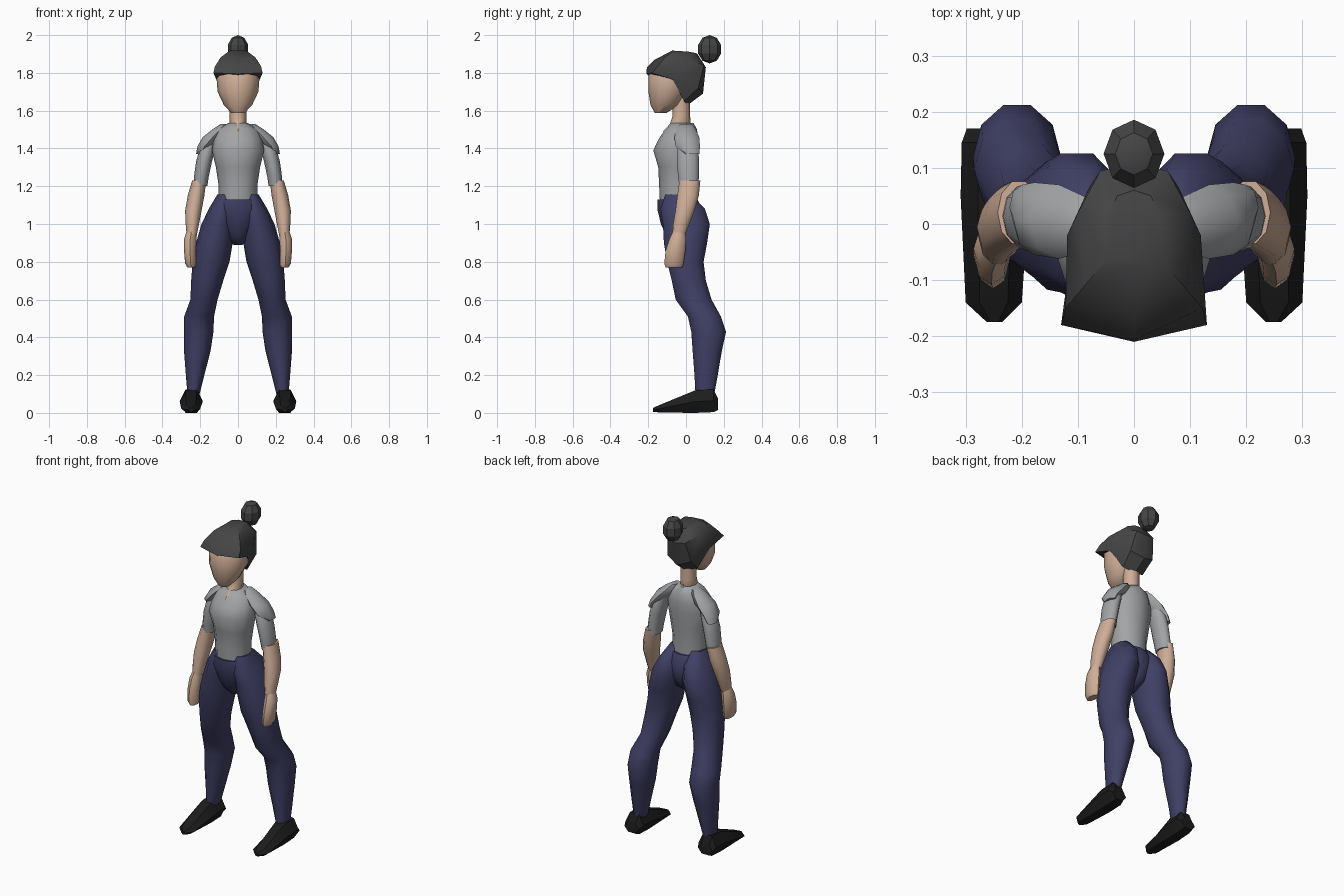
import bpy, math

def material(name, rgb):
    m = bpy.data.materials.new(name)
    m.diffuse_color = (*rgb, 1)
    return m

SKIN = material("skin", (0.62, 0.42, 0.31))
SHIRT = material("shirt_grey", (0.36, 0.37, 0.38))
PANTS = material("navy", (0.05, 0.05, 0.13))
HAIR = material("dark_hair", (0.06, 0.06, 0.06))
SHOE = material("black", (0.012, 0.012, 0.012))

def finish(ob, mat, mirror, angle):
    ob.data.materials.append(mat)
    bpy.ops.object.select_all(action='DESELECT')
    ob.select_set(True)
    bpy.context.view_layer.objects.active = ob
    bpy.ops.object.shade_smooth_by_angle(angle=math.radians(angle))
    if mirror:
        ob.modifiers.new("mirror", 'MIRROR').use_mirror_merge = False
    return ob

def skin_rings(name, rings, mat, mirror=False, angle=50):
    """Bridge equal-length rings of points and cap both ends."""
    n = len(rings[0])
    faces = [(k*n+i, k*n+(i+1) % n, (k+1)*n+(i+1) % n, (k+1)*n+i)
             for k in range(len(rings)-1) for i in range(n)]
    last = (len(rings)-1)*n
    faces += [tuple(reversed(range(n))), tuple(range(last, last+n))]
    me = bpy.data.meshes.new(name)
    me.from_pydata([p for r in rings for p in r], [], faces)
    me.update()
    ob = bpy.data.objects.new(name, me)
    bpy.context.collection.objects.link(ob)
    return finish(ob, mat, mirror, angle)

def loft(name, bounds, n, mat, mirror=False, along='z', angle=50):
    """Loft n-gons from (height, a0, a1, b0, b1) extents of each section."""
    ang = [2*math.pi*i/n for i in range(n)]
    smax = max(abs(math.sin(t)) for t in ang)
    rings = []
    for h, a0, a1, b0, b1 in bounds:
        ring = [((a0+a1)/2 + (a1-a0)/2*math.cos(t),
                 (b0+b1)/2 + (b1-b0)/2*math.sin(t)/smax) for t in ang]
        rings.append([(a, b, h) if along == 'z' else (a, h, b) for a, b in ring])
    return skin_rings(name, rings, mat, mirror, angle)

# Legs
loft("leg", [
    (0.10, 0.203, 0.268, 0.05, 0.15), (0.20, 0.178, 0.276, 0.045, 0.168),
    (0.33, 0.145, 0.286, 0.035, 0.19), (0.43, 0.130, 0.287, 0.028, 0.212),
    (0.51, 0.127, 0.285, 0.01, 0.185), (0.60, 0.108, 0.252, -0.055, 0.135),
    (0.70, 0.078, 0.248, -0.075, 0.105), (0.80, 0.045, 0.240, -0.10, 0.093),
    (0.90, 0.028, 0.222, -0.117, 0.112), (1.00, 0.01, 0.193, -0.122, 0.126),
    (1.08, 0.01, 0.155, -0.135, 0.10), (1.155, 0.03, 0.11, -0.11, 0.03)],
    10, PANTS, True)

# Pelvis between the legs
loft("pelvis", [
    (0.89, -0.025, 0.025, -0.06, 0.0), (0.93, -0.06, 0.06, -0.10, 0.06),
    (1.00, -0.10, 0.10, -0.133, 0.09), (1.08, -0.14, 0.14, -0.152, 0.088),
    (1.13, -0.115, 0.115, -0.15, 0.06)], 12, PANTS)

# Shoes
loft("shoe", [
    (-0.175, 0.235, 0.262, 0.006, 0.026), (-0.14, 0.20, 0.30, 0.002, 0.042),
    (0.05, 0.187, 0.309, 0.0, 0.12), (0.145, 0.187, 0.307, 0.004, 0.125),
    (0.17, 0.20, 0.298, 0.015, 0.075)], 6, SHOE, True, 'y', 30)

# Shirt body
loft("shirt", [
    (1.11, -0.105, 0.105, -0.138, 0.05), (1.20, -0.102, 0.102, -0.142, 0.05),
    (1.30, -0.117, 0.117, -0.147, 0.058), (1.39, -0.138, 0.138, -0.173, 0.065),
    (1.45, -0.128, 0.128, -0.145, 0.066), (1.50, -0.108, 0.108, -0.11, 0.058),
    (1.535, -0.05, 0.05, -0.08, 0.04)], 12, SHIRT)

# Shoulder caps and sleeves
loft("shoulder_cap", [
    (1.37, 0.175, 0.222, -0.01, 0.07), (1.41, 0.14, 0.215, -0.055, 0.074),
    (1.46, 0.08, 0.187, -0.062, 0.07), (1.505, 0.05, 0.13, -0.05, 0.05),
    (1.53, 0.05, 0.09, -0.03, 0.03)], 8, SHIRT, True)
loft("sleeve", [
    (1.20, 0.162, 0.236, -0.035, 0.066), (1.25, 0.155, 0.233, -0.042, 0.068),
    (1.33, 0.138, 0.222, -0.048, 0.069), (1.40, 0.12, 0.203, -0.045, 0.065),
    (1.45, 0.11, 0.175, -0.03, 0.05)], 10, SHIRT, True)

# Forearms and hands
loft("forearm", [
    (0.94, 0.218, 0.272, -0.072, -0.005), (1.00, 0.206, 0.277, -0.068, 0.018),
    (1.07, 0.193, 0.28, -0.056, 0.045), (1.15, 0.178, 0.266, -0.046, 0.068),
    (1.23, 0.168, 0.243, -0.035, 0.076)], 10, SKIN, True)
loft("hand", [
    (0.77, 0.225, 0.268, -0.108, -0.02), (0.79, 0.222, 0.28, -0.115, -0.013),
    (0.86, 0.222, 0.286, -0.108, -0.003), (0.92, 0.220, 0.286, -0.088, 0.0),
    (0.96, 0.222, 0.272, -0.07, -0.004)], 8, SKIN, True)

# Neck with its small front neckline patch
loft("neck", [
    (1.49, -0.035, 0.035, -0.122, 0.01), (1.53, -0.045, 0.045, -0.085, 0.025),
    (1.57, -0.045, 0.045, -0.072, 0.022), (1.70, -0.045, 0.045, -0.07, 0.02)],
    8, SKIN)

# Head
loft("head", [
    (1.587, -0.035, 0.035, -0.165, -0.105), (1.63, -0.075, 0.075, -0.188, -0.035),
    (1.70, -0.108, 0.108, -0.199, 0.01), (1.80, -0.116, 0.116, -0.200, 0.04),
    (1.86, -0.085, 0.085, -0.15, 0.04)], 12, SKIN)

# Hair cap: half outlines from front centre to back centre, brim to crown
halves = [
    [(0, -.21, 1.795), (.13, -.18, 1.80), (.115, -.07, 1.765), (.07, -.01, 1.65), (0, .01, 1.63)],
    [(0, -.207, 1.83), (.122, -.15, 1.835), (.119, -.02, 1.79), (.08, .065, 1.72), (0, .09, 1.69)],
    [(0, -.165, 1.87), (.088, -.11, 1.885), (.1, .02, 1.87), (.06, .095, 1.84), (0, .105, 1.83)],
    [(0, -.07, 1.92), (.045, -.06, 1.917), (.05, .01, 1.913), (.03, .05, 1.905), (0, .06, 1.90)]]
skin_rings("hair_cap",
           [h + [(-x, y, z) for x, y, z in h[3:0:-1]] for h in halves],
           HAIR, angle=40)

# Hair bun
bpy.ops.mesh.primitive_uv_sphere_add(segments=8, ring_count=5, radius=1,
                                     location=(0, 0.125, 1.925))
bun = bpy.context.object
bun.name = "hair_bun"
bun.scale = (0.057, 0.064, 0.075)
finish(bun, HAIR, False, 30)
